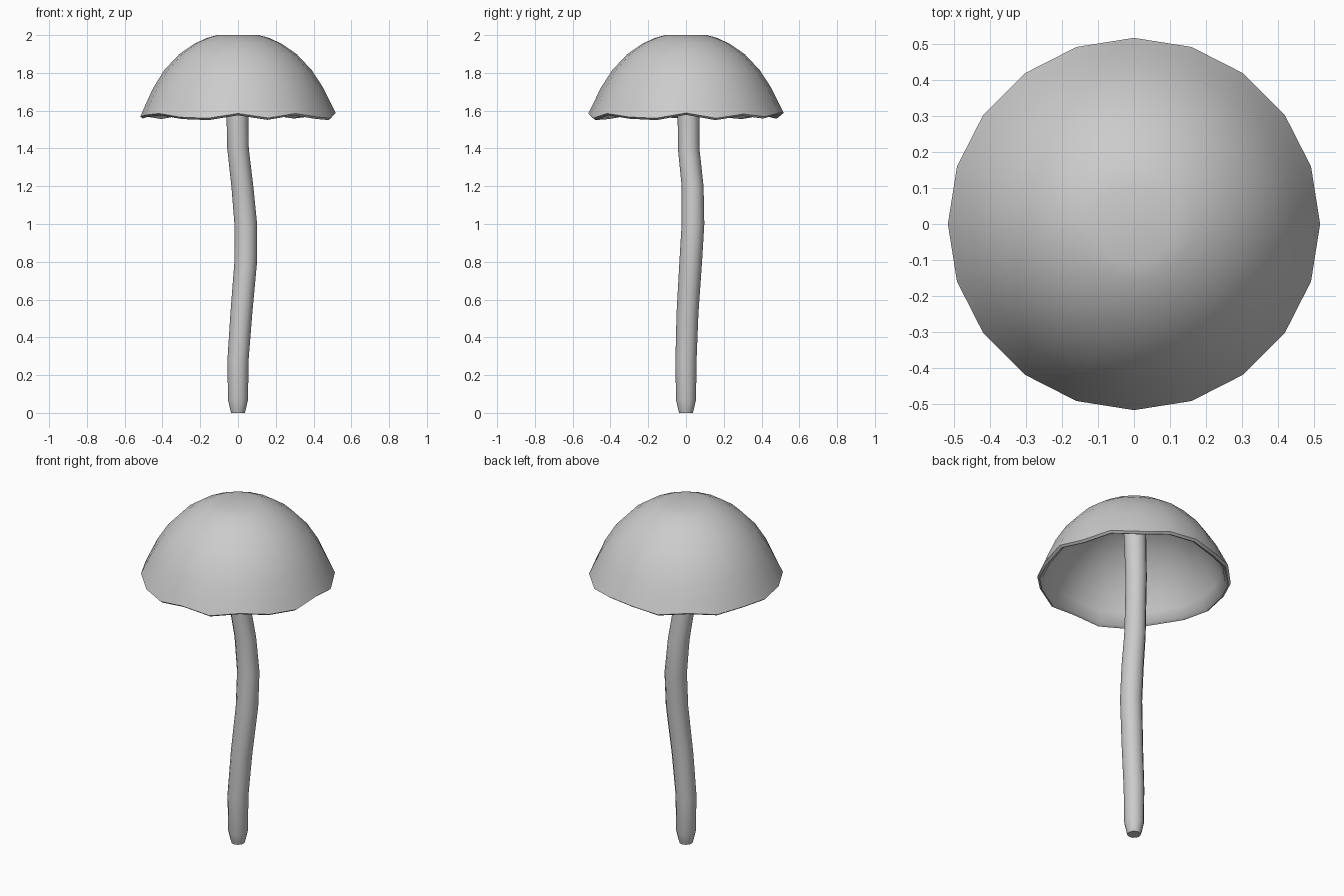
import bpy, bmesh, math

if "Cube" in bpy.data.objects:
    bpy.data.objects.remove(bpy.data.objects["Cube"])


def loft(name, rings, cap_start=True, cap_end=True):
    """Skin a list of equal-length point rings into one mesh."""
    bm = bmesh.new()
    loops = [[bm.verts.new(p) for p in ring] for ring in rings]
    n = len(loops[0])
    for a, b in zip(loops, loops[1:]):
        for i in range(n):
            j = (i + 1) % n
            bm.faces.new((a[i], a[j], b[j], b[i]))
    if cap_start:
        bm.faces.new(loops[0][::-1])
    if cap_end:
        bm.faces.new(loops[-1])
    bmesh.ops.recalc_face_normals(bm, faces=bm.faces)
    mesh = bpy.data.meshes.new(name)
    bm.to_mesh(mesh)
    bm.free()
    obj = bpy.data.objects.new(name, mesh)
    bpy.context.collection.objects.link(obj)
    bpy.context.view_layer.objects.active = obj
    obj.select_set(True)
    bpy.ops.object.shade_smooth_by_angle(angle=math.radians(50))
    obj.select_set(False)
    return obj


def ring(cx, cy, z, r, n, wave=None, amount=0.0):
    pts = []
    for i in range(n):
        a = 2 * math.pi * i / n
        dz = amount * wave[i % len(wave)] if wave else 0
        pts.append((cx + r * math.cos(a), cy + r * math.sin(a), z + dz))
    return pts


# Cap: thin hollow dome with an uneven rim (radius, height, rim wave strength)
wave = [1, -1, 0.6, -0.4, 1, 1, -0.5, 0.8, -0.6, 0.3,
        -0.4, 0.2, 0.8, -0.6, -1, 0.8, -0.9, 0.8, -0.5, -1]
cap_profile = [
    (0.11, 2.0, 0), (0.165, 1.985, 0), (0.23, 1.955, 0), (0.31, 1.9, 0),
    (0.39, 1.815, 0), (0.45, 1.72, 0.2), (0.492, 1.63, 0.6),
    (0.517, 1.574, 1), (0.504, 1.564, 1), (0.487, 1.572, 1),
    (0.465, 1.63, 0.6), (0.423, 1.715, 0.2), (0.365, 1.8, 0),
    (0.29, 1.875, 0), (0.215, 1.925, 0), (0.155, 1.952, 0), (0.10, 1.965, 0),
]
loft("mushroom_cap", [ring(0, 0, z, r, 20, wave, 0.014 * w)
                      for r, z, w in cap_profile])

# Stem: gently bent tube (x, y, z, radius), tapered at the foot
stem_path = [
    (0, 0, 0, 0.036), (0, 0, 0.02, 0.042), (0, 0, 0.07, 0.053),
    (0, 0, 0.28, 0.056), (0.018, 0.008, 0.53, 0.058),
    (0.041, 0.025, 0.8, 0.06), (0.041, 0.037, 1.0, 0.06),
    (0.023, 0.035, 1.2, 0.058), (0, 0.014, 1.4, 0.057),
    (-0.003, 0.014, 1.58, 0.058), (0, 0.01, 1.8, 0.06),
    (0, 0, 1.975, 0.065),
]
loft("stem", [ring(x, y, z, r, 12) for x, y, z, r in stem_path])
